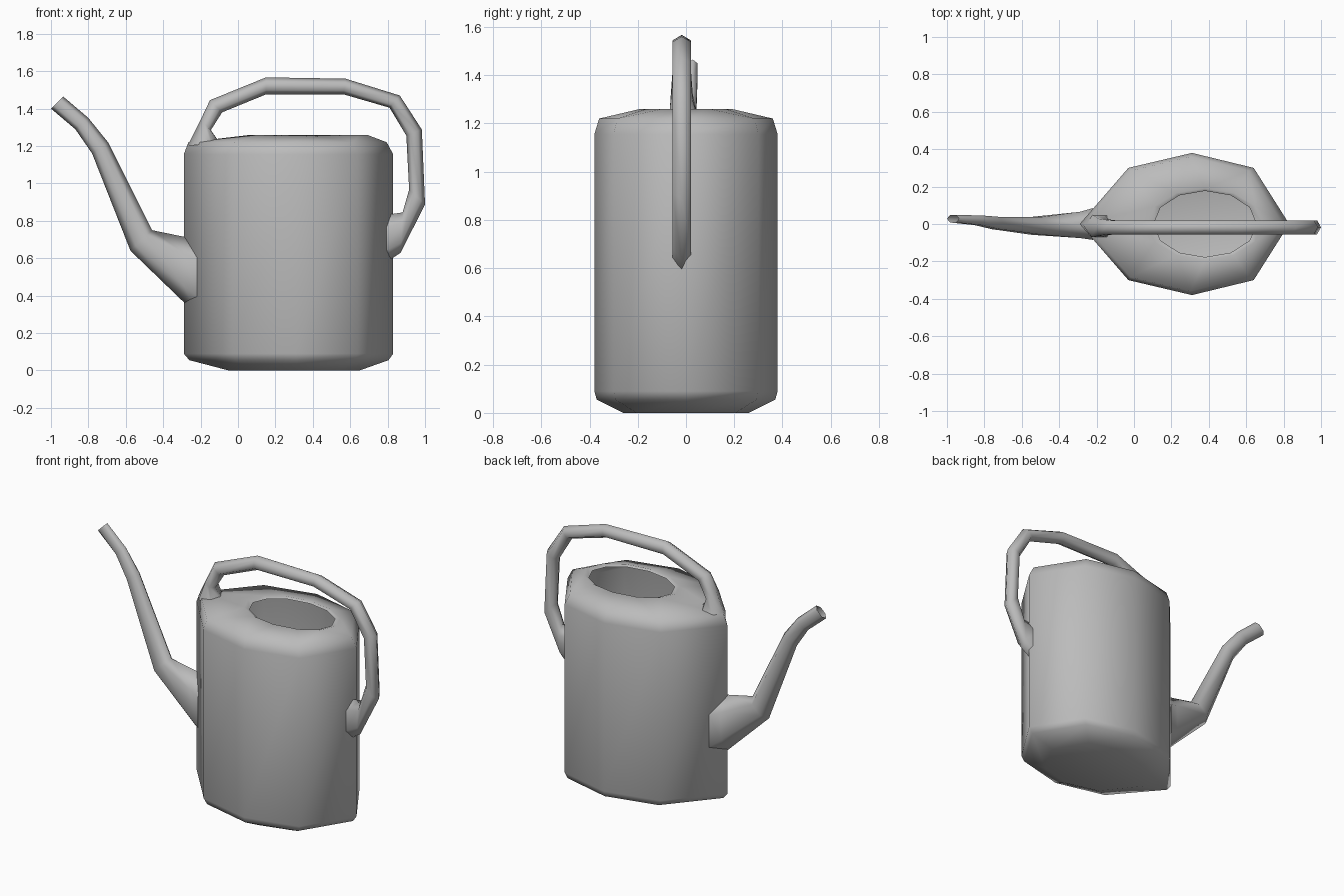
import bpy, bmesh, math
from mathutils import Vector

cube = bpy.data.objects.get("Cube")
if cube:
    bpy.data.objects.remove(cube, do_unlink=True)

metal = bpy.data.materials.new("grey metal")
GREY = (0.5, 0.5, 0.5, 1)
metal.use_nodes = True
metal.diffuse_color = GREY
metal.node_tree.nodes["Principled BSDF"].inputs["Base Color"].default_value = GREY


def finish(name, bm):
    bmesh.ops.recalc_face_normals(bm, faces=bm.faces[:])
    for f in bm.faces:
        f.smooth = True
    mesh = bpy.data.meshes.new(name)
    bm.to_mesh(mesh)
    bm.free()
    mesh.materials.append(metal)
    obj = bpy.data.objects.new(name, mesh)
    bpy.context.collection.objects.link(obj)
    return obj


def add_ring(bm, points):
    verts = [bm.verts.new(p) for p in points]
    edges = [bm.edges.new((verts[i - 1], verts[i])) for i in range(len(verts))]
    return verts, edges


def skin(bm, a, b):
    n = len(a)
    for i in range(n):
        bm.faces.new((a[i - 1], a[i], b[i], b[i - 1]))


def tube(name, sections, sides=6):
    """Loft through sections: outer (x, z), inner (x, z), y centre, y half width."""
    bm = bmesh.new()
    last = None
    for outer, inner, y, half in sections:
        o = Vector((outer[0], y, outer[1]))
        i = Vector((inner[0], y, inner[1]))
        mid, arm = (o + i) / 2, (o - i) / 2
        side = Vector((0, half / math.sin(math.pi / 3), 0))
        turns = [math.tau * k / sides for k in range(sides)]
        ring, _ = add_ring(bm, [mid + arm * math.cos(t) + side * math.sin(t) for t in turns])
        if last:
            skin(bm, last, ring)
        last = ring
    return finish(name, bm)


# Body: pointed eight-sided plan, lofted from the base to the shoulder
plan = [(-0.29, 0), (-0.03, -0.30), (0.31, -0.38), (0.64, -0.30),
        (0.83, 0), (0.64, 0.30), (0.31, 0.38), (-0.03, 0.30)]
levels = [(-0.05, 0.65, 0.26, 0), (-0.26, 0.805, 0.37, 0.055), (-0.29, 0.83, 0.38, 0.09),
          (-0.29, 0.83, 0.38, 1.155), (-0.265, 0.795, 0.36, 1.22)]
bm = bmesh.new()
last = None
for x0, x1, half, z in levels:
    ring, edges = add_ring(bm, [(x0 + (x + 0.29) / 1.12 * (x1 - x0), y * half / 0.38, z)
                                for x, y in plan])
    if last:
        skin(bm, last, ring)
    else:
        bm.faces.new(ring)
    last = ring

# Filling hole: twelve-sided oval rim with a short inner lip
def oval(rx, ry, z):
    return [(0.38 - rx * math.cos(math.tau * k / 12), -ry * math.sin(math.tau * k / 12), z)
            for k in range(12)]

rim, rim_edges = add_ring(bm, oval(0.31, 0.19, 1.26))
lip, _ = add_ring(bm, oval(0.275, 0.177, 1.25))
bmesh.ops.bridge_loops(bm, edges=edges + rim_edges)
skin(bm, rim, lip)
finish("body", bm)

# Spout: broad root narrowing to a slim open tip
tube("spout", [
    ((-0.22, 0.70), (-0.22, 0.30), 0, 0.085),
    ((-0.29, 0.715), (-0.29, 0.365), -0.005, 0.07),
    ((-0.46, 0.75), (-0.575, 0.64), -0.01, 0.048),
    ((-0.695, 1.22), (-0.78, 1.16), 0.005, 0.033),
    ((-0.80, 1.35), (-0.87, 1.29), 0.02, 0.026),
    ((-0.935, 1.465), (-1.0, 1.40), 0.028, 0.02),
])

# Handle: arched tube from the shoulder over the top and down to the back
Y, W = -0.0175, 0.0375
tube("handle", [
    ((-0.27, 1.20), (-0.10, 1.22), -0.01, 0.06),
    ((-0.20, 1.34), (-0.145, 1.285), Y, 0.045),
    ((-0.15, 1.445), (-0.085, 1.38), Y, W),
    ((0.15, 1.567), (0.15, 1.476), Y, W),
    ((0.575, 1.56), (0.565, 1.476), Y, W),
    ((0.865, 1.47), (0.81, 1.405), Y, W),
    ((0.983, 1.288), (0.90, 1.255), Y, W),
    ((1.0, 0.888), (0.915, 0.968), Y, W),
    ((0.87, 0.63), (0.88, 0.845), Y, W),
    ((0.78, 0.57), (0.78, 0.83), Y, W),
])
